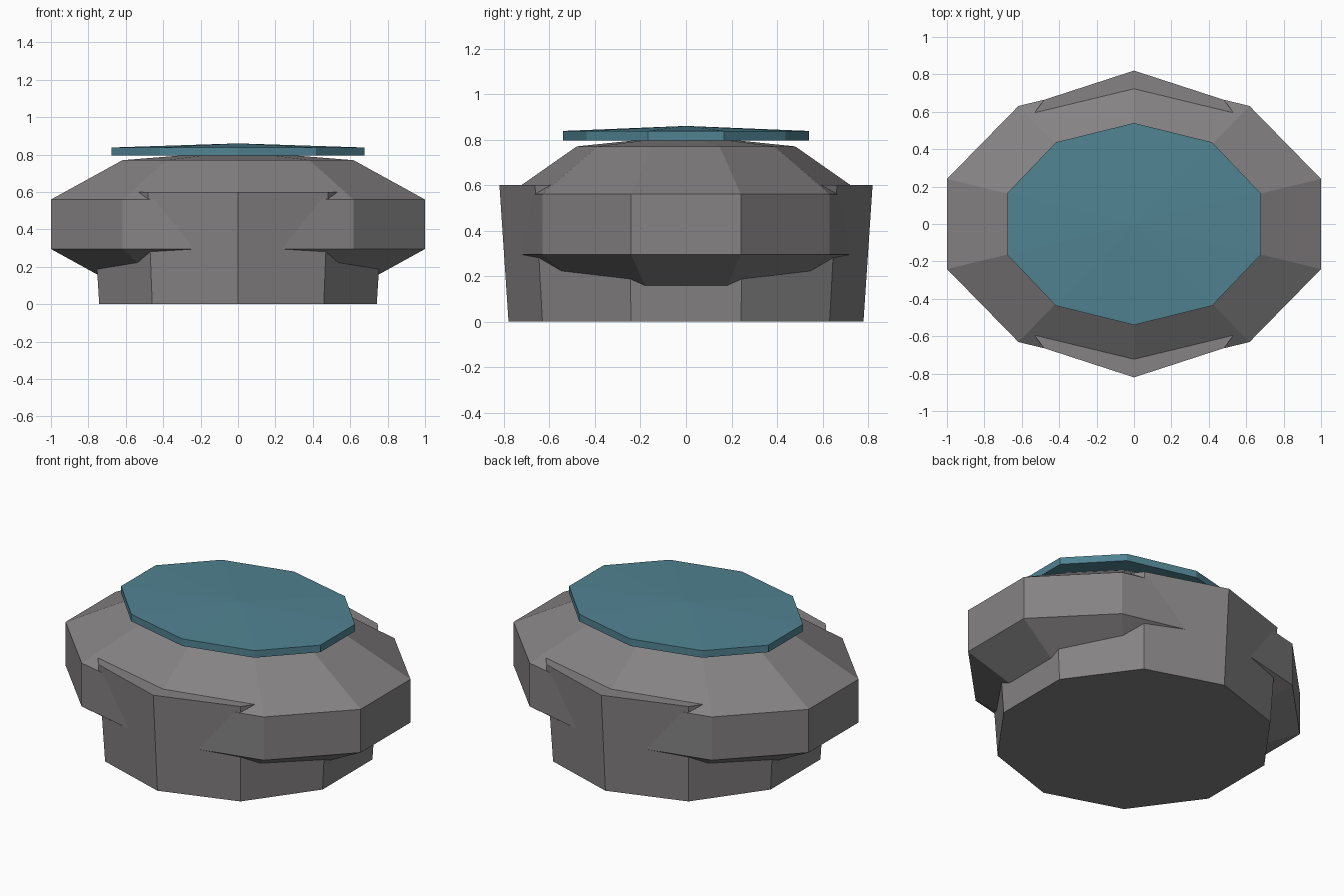
import bpy
import bmesh
from math import sin, cos, pi

cube = bpy.data.objects.get("Cube")
if cube:
    bpy.data.objects.remove(cube, do_unlink=True)

SIDES = 10


def material(name, color):
    mat = bpy.data.materials.new(name)
    mat.use_nodes = True
    mat.diffuse_color = color
    bsdf = mat.node_tree.nodes["Principled BSDF"]
    bsdf.inputs["Base Color"].default_value = color
    bsdf.inputs["Roughness"].default_value = 0.8
    return mat


def lathe(name, rings, mat, bottom=None, top=None):
    """Stack ten-sided rings (rx, ry, z); close with a flat cap or an apex."""
    bm = bmesh.new()
    loops = []
    for rx, ry, z in rings:
        angles = [pi / 2 + 2 * pi * i / SIDES for i in range(SIDES)]
        loops.append([bm.verts.new((rx * cos(a), ry * sin(a), z)) for a in angles])
    for low, high in zip(loops, loops[1:]):
        for i in range(SIDES):
            j = (i + 1) % SIDES
            bm.faces.new((low[i], low[j], high[j], high[i]))
    for loop, apex in ((loops[0], bottom), (loops[-1], top)):
        if apex is None:
            bm.faces.new(loop)
        else:
            tip = bm.verts.new((0, 0, apex))
            for i in range(SIDES):
                bm.faces.new((loop[i], loop[(i + 1) % SIDES], tip))
    bmesh.ops.recalc_face_normals(bm, faces=bm.faces)
    mesh = bpy.data.meshes.new(name)
    bm.to_mesh(mesh)
    bm.free()
    mesh.materials.append(mat)
    obj = bpy.data.objects.new(name, mesh)
    bpy.context.collection.objects.link(obj)
    return obj


gray = material("warm_gray", (0.235, 0.225, 0.228, 1))
teal = material("teal", (0.08, 0.225, 0.285, 1))

# Round foot that flares slightly and pokes through the body at front and back
lathe("base", [(0.78, 0.78, 0), (0.82, 0.82, 0.6)], gray)

# Wide oval body, bevelled above and below
lathe("body", [(0.65, 0.48, 0.085), (1.051, 0.78, 0.295),
               (1.051, 0.78, 0.56), (0.65, 0.48, 0.77)], gray, top=0.82)

# Thin lid with a shallow peak
lathe("lid", [(0.71, 0.54, 0.795), (0.71, 0.54, 0.838)], teal, top=0.86)
